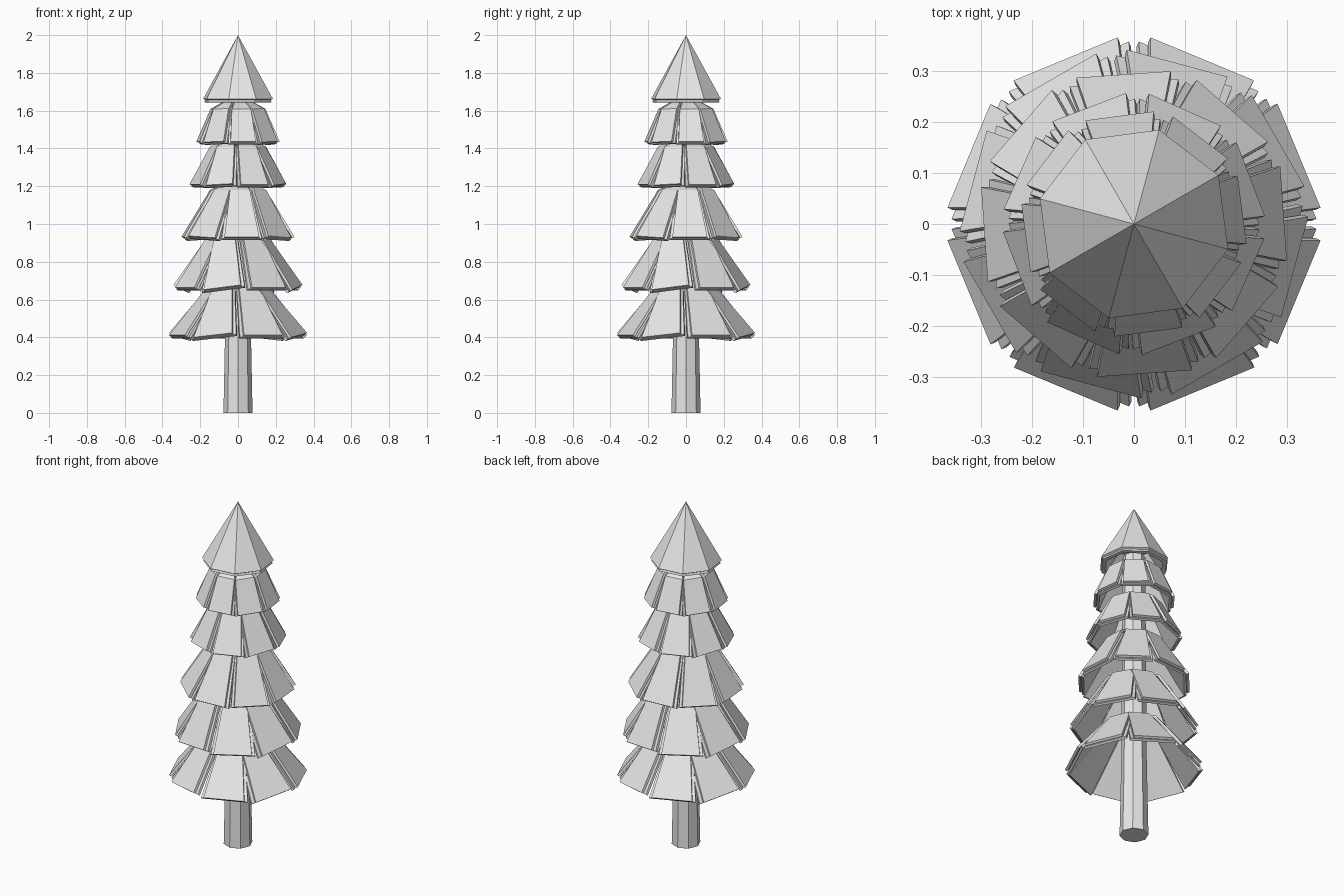
import bpy, bmesh
from math import tan, cos, radians, hypot
from mathutils import Matrix

if "Cube" in bpy.data.objects:
    bpy.data.objects.remove(bpy.data.objects["Cube"])

grey = bpy.data.materials.new("light_grey")
grey.use_nodes = True
grey.diffuse_color = (0.8, 0.8, 0.8, 1)
grey.node_tree.nodes["Principled BSDF"].inputs["Base Color"].default_value = (0.8, 0.8, 0.8, 1)


def finish(bm, name):
    bmesh.ops.recalc_face_normals(bm, faces=bm.faces)
    mesh = bpy.data.meshes.new(name)
    bm.to_mesh(mesh)
    bm.free()
    mesh.materials.append(grey)
    obj = bpy.data.objects.new(name, mesh)
    bpy.context.collection.objects.link(obj)


def slab(bm, rows, thick, matrix):
    """Plate through rows of (radius, height, half width), thickened inward."""
    (r0, z0, _), (r1, z1, _) = rows[:2]
    length = hypot(r0 - r1, z1 - z0)
    nx, nz = (z1 - z0) / length * thick, (r0 - r1) / length * thick
    rings = []
    for r, z, w in rows:
        pts = [(r, -w, z), (r, w, z), (r - nx, w, z - nz), (r - nx, -w, z - nz)]
        rings.append([bm.verts.new(matrix @ Matrix.Translation(p).translation) for p in pts])
    for a, b in zip(rings, rings[1:]):
        for i in range(4):
            j = (i + 1) % 4
            bm.faces.new((a[i], a[j], b[j], b[i]))
    bm.faces.new(rings[0])
    bm.faces.new(rings[-1])


def tier(name, corner, z0, z1, top, turn, roll):
    """Eight overlapping boughs, every other one rolled a little."""
    bm = bmesh.new()
    low = corner * cos(radians(17.5))
    for k in range(8):
        tilt = Matrix.Rotation(radians(roll if k % 2 else 0), 4, 'X')
        pivot = Matrix.Translation((0, 0, z0))
        m = Matrix.Rotation(radians(turn + 45 * k), 4, 'Z') @ pivot @ tilt @ pivot.inverted()
        # outer plate, then a wider plate just behind it
        for inset, spread in ((0, 17.5), (0.016, 20)):
            rows = [(low - inset, z0 - inset * 0.6, low * tan(radians(spread))),
                    (top - inset, z1 - inset * 0.6, top * tan(radians(spread + 2.5))),
                    (0.07, z1 + 0.04 - inset, 0.025)]
            slab(bm, rows, 0.014, m)
    finish(bm, name)


def lathe(name, profile, turn, closed=False):
    """Eight-sided turned shape; a zero radius makes a tip."""
    bm = bmesh.new()
    rings = []
    for r, z in profile:
        if r == 0:
            rings.append([bm.verts.new((0, 0, z))] * 8)
        else:
            rings.append([bm.verts.new(Matrix.Rotation(radians(turn + 45 * k), 3, 'Z')
                                       @ Matrix.Translation((r, 0, z)).translation)
                          for k in range(8)])
    for a, b in zip(rings, rings[1:]):
        for i in range(8):
            j = (i + 1) % 8
            quad = list(dict.fromkeys((a[i], a[j], b[j], b[i])))
            bm.faces.new(quad)
    if closed:
        bm.faces.new(rings[0])
    finish(bm, name)


# Trunk, tapering up through the boughs
lathe("trunk", [(0.077, 0), (0.068, 0.45), (0.06, 1.7), (0, 1.72)], 0, closed=True)

# Bough tiers from the ground up
tier("bough_tier_1", 0.367, 0.412, 0.66, 0.16, 22.5, 6)
tier("bough_tier_2", 0.342, 0.665, 0.92, 0.165, 30, 7)
tier("bough_tier_3", 0.308, 0.932, 1.18, 0.145, 4, -3)
tier("bough_tier_4", 0.257, 1.21, 1.41, 0.14, 21, 3)
tier("bough_tier_5", 0.224, 1.436, 1.61, 0.14, 7.5, 2)

# Crown: hollow cone with a stepped rim
lathe("crown", [(0, 2.0), (0.191, 1.663), (0.18, 1.657), (0.184, 1.645),
                (0.162, 1.642), (0.08, 1.75), (0, 1.76)], 30)
